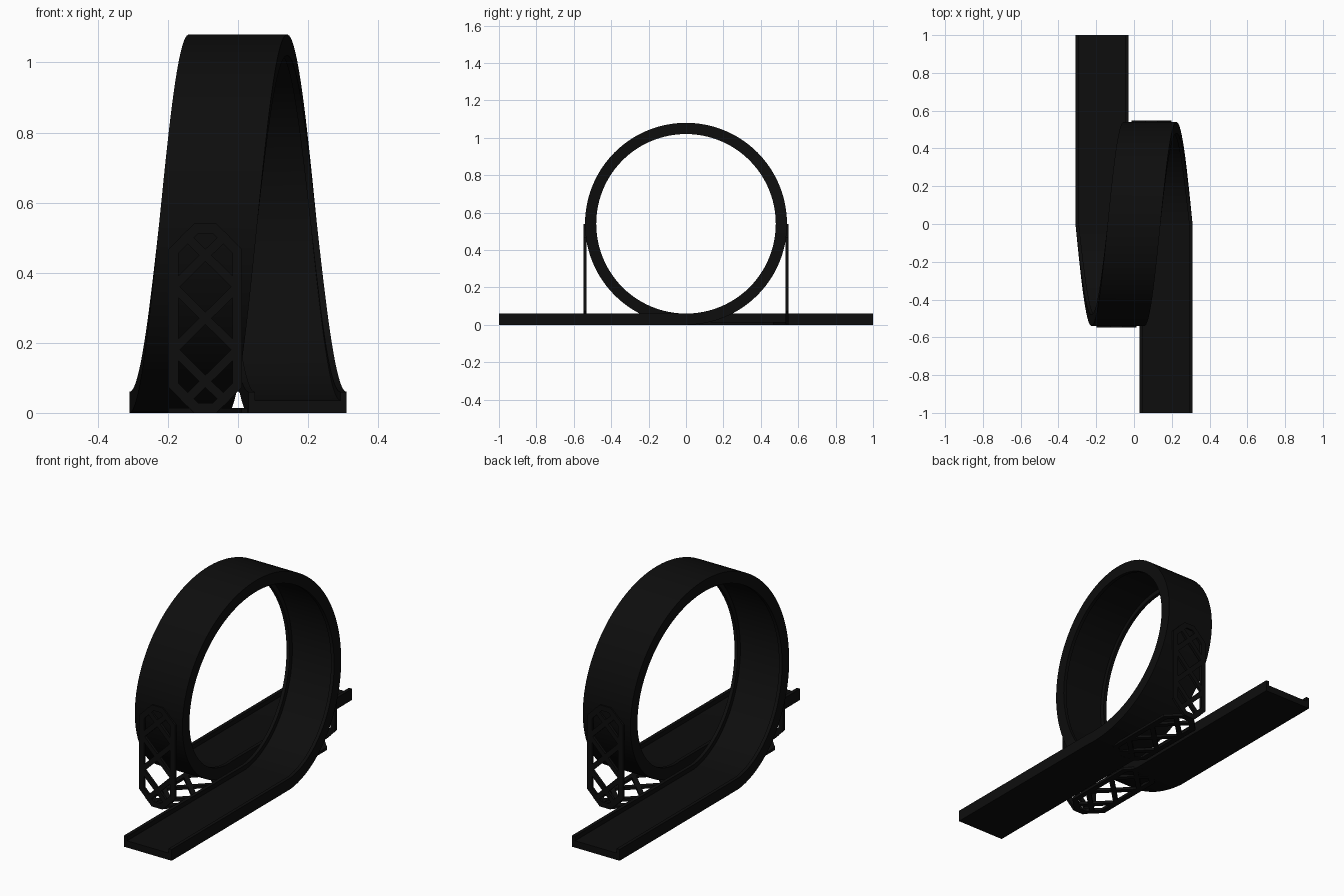
import bpy, bmesh
from math import pi, sin, cos
from mathutils import Vector, Matrix

cube = bpy.data.objects.get("Cube")
if cube:
    bpy.data.objects.remove(cube, do_unlink=True)

# Single near-black paint
paint = bpy.data.materials.new("matte black")
paint.use_nodes = True
black = (0.004, 0.004, 0.004, 1)
paint.diffuse_color = black
paint.node_tree.nodes["Principled BSDF"].inputs["Base Color"].default_value = black

RADIUS = 0.54      # outer radius of the loop
HALF_W = 0.14      # half the track width
SHIFT = 0.17       # sideways offset of each straight run
SEGMENTS = 96


def finish(name, bm):
    bmesh.ops.recalc_face_normals(bm, faces=bm.faces)
    mesh = bpy.data.meshes.new(name)
    bm.to_mesh(mesh)
    bm.free()
    mesh.materials.append(paint)
    obj = bpy.data.objects.new(name, mesh)
    bpy.context.collection.objects.link(obj)
    return obj


# Track: a lipped channel swept along the run-in, the helical loop and the run-out
LIP, FLOOR, HEIGHT = 0.018, 0.036, 0.06
profile = [(-HALF_W, 0), (HALF_W, 0), (HALF_W, HEIGHT), (HALF_W - LIP, HEIGHT),
           (HALF_W - LIP, FLOOR), (LIP - HALF_W, FLOOR),
           (LIP - HALF_W, HEIGHT), (-HALF_W, HEIGHT)]


def station(x, y, angle):
    """Channel section at one point of the path; height points to the loop centre."""
    return [Vector((x + u, y + (RADIUS - h) * sin(angle),
                    RADIUS - (RADIUS - h) * cos(angle))) for u, h in profile]


stations = [station(SHIFT, -1, 0)]
for i in range(SEGMENTS + 1):
    t = i / SEGMENTS
    stations.append(station(SHIFT * (1 - 2 * t), 0, 2 * pi * t))
stations.append(station(-SHIFT, 1, 0))

bm = bmesh.new()
rings = [[bm.verts.new(p) for p in s] for s in stations]
n = len(profile)
for a, b in zip(rings, rings[1:]):
    for j in range(n):
        k = (j + 1) % n
        bm.faces.new((a[j], a[k], b[k], b[j]))
bm.faces.new(rings[0])
bm.faces.new(rings[-1])
track = finish("loop_track", bm)
bpy.context.view_layer.objects.active = track
track.select_set(True)
bpy.ops.object.shade_smooth_by_angle(angle=pi / 6)
track.select_set(False)

# Lattice panel: flat frame with cut corners and crossed braces, drawn in (u, v)
PANEL_W, PANEL_L, THICK, BAR = 0.21, 0.54, 0.014, 0.028
CUT, BAYS = 0.065, 3


def add_bar(bm, start, end, width):
    a, b = Vector(start), Vector(end)
    d = b - a
    turn = Matrix.Rotation(-Vector((1, 0)).angle_signed(d), 4, 'Z')
    mid = (a + b) / 2
    place = Matrix.Translation((mid.x, mid.y, THICK / 2)) @ turn
    size = Matrix.Diagonal((d.length + width * 0.4, width, THICK, 1))
    bmesh.ops.create_cube(bm, size=1, matrix=place @ size)


def lattice(name, matrix):
    bm = bmesh.new()
    w, lo, hi = PANEL_W / 2 - BAR / 2, BAR / 2, PANEL_L - BAR / 2
    outline = [(w - CUT, lo), (w, lo + CUT), (w, hi - CUT), (w - CUT, hi),
               (CUT - w, hi), (-w, hi - CUT), (-w, lo + CUT), (CUT - w, lo)]
    for a, b in zip(outline, outline[1:] + outline[:1]):
        add_bar(bm, a, b, BAR)
    bay = PANEL_L / BAYS
    for i in range(BAYS):
        # End bays stop short at the cut corners
        v0 = i * bay + (CUT / 2 if i == 0 else 0)
        v1 = (i + 1) * bay - (CUT / 2 if i == BAYS - 1 else 0)
        w0 = w - (CUT / 2 if i == 0 else 0)
        w1 = w - (CUT / 2 if i == BAYS - 1 else 0)
        for s in (-1, 1):
            add_bar(bm, (-s * w0, v0), (s * w1, v1), BAR * 0.9)
    bm.transform(matrix)
    return finish(name, bm)


# Each side has one upright panel and one lying panel; the far side is turned half round
CENTRE_X = -0.093
upright = Matrix.Translation((CENTRE_X, -RADIUS + THICK / 2, 0)) @ Matrix.Rotation(pi / 2, 4, 'X')
lying = Matrix.Translation((CENTRE_X, -RADIUS, 0))
for side, angle in (("front", 0), ("back", pi)):
    half_turn = Matrix.Rotation(angle, 4, 'Z')
    lattice(side + "_upright_support", half_turn @ upright)
    lattice(side + "_ground_support", half_turn @ lying)
